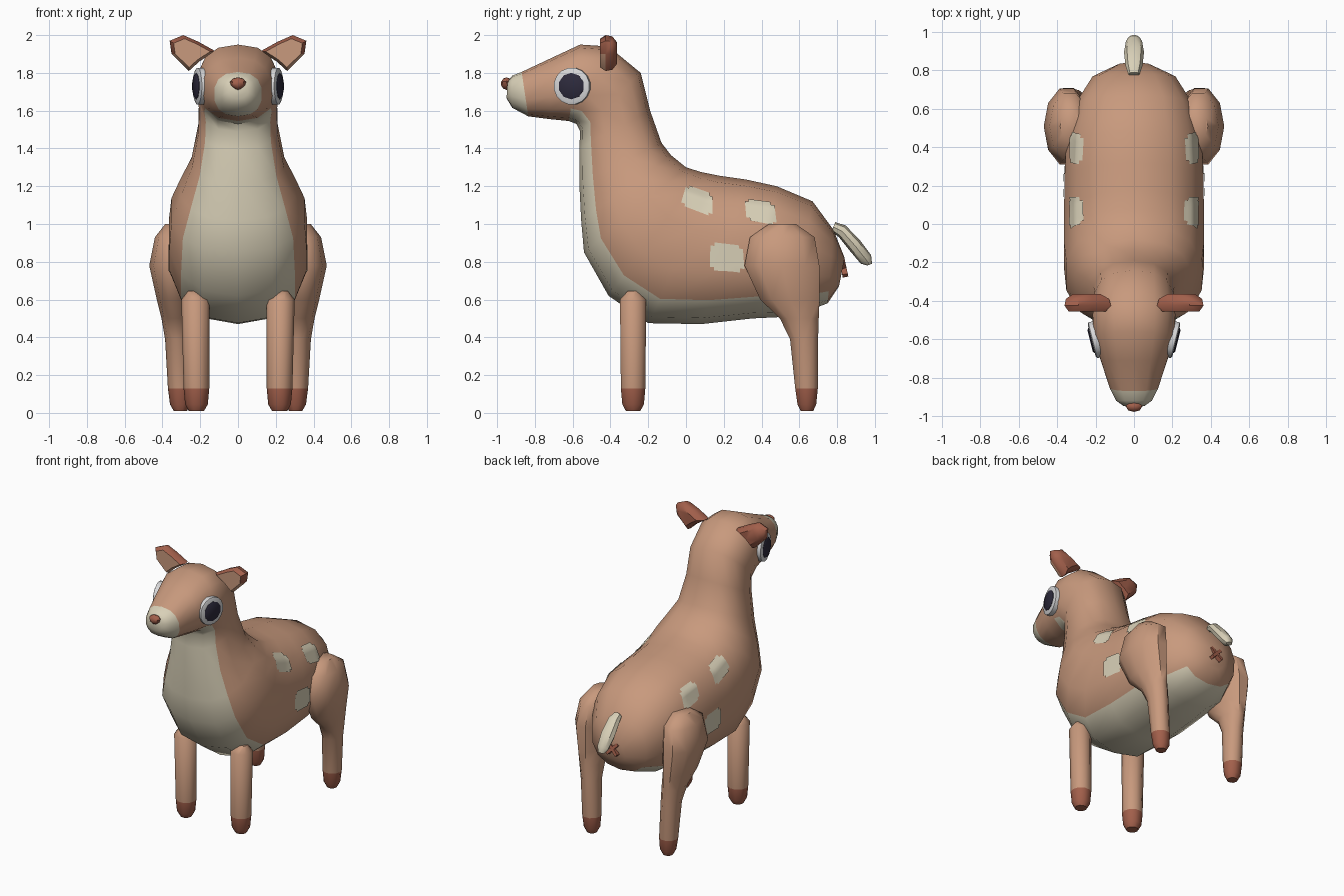
import bpy, bmesh, math
from mathutils import Vector, Matrix
from mathutils.bvhtree import BVHTree

if "Cube" in bpy.data.objects:
    bpy.data.objects.remove(bpy.data.objects["Cube"])


def material(name, rgb):
    m = bpy.data.materials.new(name)
    m.diffuse_color = (*rgb, 1)
    m.use_nodes = True
    m.node_tree.nodes["Principled BSDF"].inputs["Base Color"].default_value = m.diffuse_color
    return m


TAN = material("tan_coat", (0.578, 0.32, 0.205))
CREAM = material("cream", (0.69, 0.63, 0.475))
RUST = material("rust_brown", (0.36, 0.115, 0.07))
WHITE = material("eye_white", (0.68, 0.68, 0.69))
DARK = material("dark_pupil", (0.026, 0.023, 0.045))


def finish(name, bm, mats, angle=40):
    bmesh.ops.recalc_face_normals(bm, faces=bm.faces)
    me = bpy.data.meshes.new(name)
    bm.to_mesh(me)
    bm.free()
    for m in mats:
        me.materials.append(m)
    for p in me.polygons:
        p.use_smooth = True
    me.set_sharp_from_angle(angle=math.radians(angle))
    ob = bpy.data.objects.new(name, me)
    bpy.context.collection.objects.link(ob)
    return ob


def loft(name, rings, mats, rule=lambda i, k: 0, angle=40):
    """Skin a list of equal-sized point rings; rule(ring, segment) picks the material."""
    bm = bmesh.new()
    vs = [[bm.verts.new(p) for p in r] for r in rings]
    n = len(rings[0])
    for i in range(len(vs) - 1):
        for k in range(n):
            j = (k + 1) % n
            f = bm.faces.new((vs[i][k], vs[i][j], vs[i + 1][j], vs[i + 1][k]))
            f.material_index = rule(i, k)
    bm.faces.new(vs[0]).material_index = rule(0, 0)
    bm.faces.new(vs[-1]).material_index = rule(len(vs) - 2, n // 2)
    return finish(name, bm, mats, angle)


def power(v, p):
    return math.copysign(abs(v) ** p, v)


def section(top, low, w, n=14, p=0.85):
    """Rounded-square ring between two points of the side profile."""
    t, b = Vector((0, *top)), Vector((0, *low))
    c, h = (t + b) / 2, (t - b) / 2
    out = []
    for k in range(n):
        a = math.tau * k / n
        out.append(c + h * power(-math.cos(a), p) + Vector((w * power(math.sin(a), p), 0, 0)))
    return out


# Body: one skin from muzzle over head, neck and trunk to the rump
PROFILE = [
    ((-0.945, 1.755), (-0.95, 1.665), 0.055),
    ((-0.92, 1.785), (-0.92, 1.615), 0.095),
    ((-0.87, 1.805), (-0.835, 1.57), 0.128),
    ((-0.71, 1.88), (-0.72, 1.555), 0.175),
    ((-0.56, 1.95), (-0.62, 1.545), 0.213),
    ((-0.41, 1.94), (-0.58, 1.53), 0.22),
    ((-0.24, 1.80), (-0.56, 1.49), 0.21),
    ((-0.19, 1.60), (-0.565, 1.40), 0.215),
    ((-0.13, 1.43), (-0.565, 1.22), 0.25),
    ((-0.08, 1.365), (-0.555, 1.02), 0.31),
    ((0.00, 1.30), (-0.54, 0.85), 0.36),
    ((0.08, 1.275), (-0.41, 0.62), 0.372),
    ((0.18, 1.255), (-0.20, 0.475), 0.372),
    ((0.32, 1.235), (0.08, 0.47), 0.37),
    ((0.48, 1.20), (0.35, 0.50), 0.36),
    ((0.67, 1.12), (0.56, 0.51), 0.31),
    ((0.78, 0.97), (0.75, 0.58), 0.22),
    ((0.84, 0.82), (0.81, 0.67), 0.09),
]


def coat(i, k):
    if i < 2:
        return 1                                        # muzzle
    return 1 if 4 <= i < 16 and k in (0, 1, 12, 13) else 0   # chest and belly


body = loft("body", [section(*r) for r in PROFILE], [TAN, CREAM], coat)
tree = BVHTree.FromPolygons([v.co for v in body.data.vertices],
                            [p.vertices[:] for p in body.data.polygons])

# Coat spots: thin patches laid on the flanks, corners given in y, z
SPOTS = [
    ((-0.03, 1.10), (0.14, 1.035), (0.14, 1.155), (0.0, 1.205)),
    ((0.32, 1.02), (0.48, 0.99), (0.465, 1.11), (0.31, 1.13)),
    ((0.125, 0.755), (0.31, 0.745), (0.30, 0.885), (0.13, 0.905)),
]


def spot(corners, s, name):
    n = 8
    a, b, c, d = (Vector(q) for q in corners)
    bm = bmesh.new()
    grid = []
    for i in range(n + 1):
        row = []
        for j in range(n + 1):
            u, v = i / n, j / n
            q = a.lerp(b, u).lerp(d.lerp(c, u), v)
            hit, nor, _, _ = tree.ray_cast(Vector((s * 2, q.x, q.y)), Vector((-s, 0, 0)))
            row.append(bm.verts.new(hit + nor * 0.006))
        grid.append(row)
    for i in range(n):
        for j in range(n):
            if (i in (0, n - 1)) and (j in (0, n - 1)):
                continue                                # softened corners
            q = [grid[i][j], grid[i + 1][j], grid[i + 1][j + 1], grid[i][j + 1]]
            bm.faces.new(q if s > 0 else q[::-1])
    loose = [v for v in bm.verts if not v.link_faces]
    bmesh.ops.delete(bm, geom=loose, context='VERTS')
    bm.normal_update()
    ob = finish(name, bm, [CREAM])
    if sum(p.normal.x for p in ob.data.polygons) * s < 0:
        ob.data.flip_normals()


def leg(name, s, levels, n=10):
    rings = [[Vector((s * (x + rx * math.cos(math.tau * k / n)),
                      y + ry * math.sin(math.tau * k / n), z)) for k in range(n)]
             for z, x, rx, y, ry in levels]
    loft(name, rings, [TAN, RUST], lambda i, k: 1 if i < 2 else 0, 50)


# Leg levels: z, centre x, radius x, centre y, radius y
FRONT = [(0.01, 0.22, 0.04, -0.28, 0.04), (0.045, 0.22, 0.06, -0.28, 0.06),
         (0.13, 0.22, 0.068, -0.28, 0.068), (0.60, 0.225, 0.075, -0.28, 0.073),
         (0.645, 0.235, 0.03, -0.28, 0.03)]
BACK = [(0.01, 0.305, 0.035, 0.64, 0.035), (0.045, 0.305, 0.055, 0.64, 0.052),
        (0.13, 0.308, 0.063, 0.638, 0.063), (0.39, 0.32, 0.066, 0.625, 0.078),
        (0.50, 0.33, 0.075, 0.60, 0.108), (0.60, 0.34, 0.09, 0.55, 0.165),
        (0.78, 0.35, 0.12, 0.508, 0.208), (0.93, 0.335, 0.105, 0.51, 0.18),
        (1.00, 0.325, 0.06, 0.51, 0.075)]

# Ear outline in x, z
EAR = [(0.12, 1.915), (0.21, 1.965), (0.29, 2.0), (0.362, 1.97),
       (0.352, 1.90), (0.26, 1.81), (0.205, 1.86)]


def ear(name, s):
    c = Vector((0.255, 1.905))
    rings = []
    for y, k in ((-0.365, 0.6), (-0.39, 0.93), (-0.425, 1.0), (-0.455, 0.8)):
        rings.append([Vector((s * (c.x + (x - c.x) * k), y, c.y + (z - c.y) * k)) for x, z in EAR])
    ob = loft(name, rings, [RUST, TAN], angle=45)
    for p in ob.data.polygons:                          # tan inside, lower rim too
        if p.normal.y < -0.9 or (p.center.y < -0.43 and p.normal.z < -0.2):
            p.material_index = 1


def eye_disc(name, s, r, n, depth, lift, mat):
    """Shallow domed disc facing outwards and slightly forwards."""
    face = Matrix.Rotation(s * math.radians(-14), 4, 'Z')
    rings = []
    for x, q in ((-depth, 1.0), (0, 1.0), (0.006, 0.86)):
        rings.append([Vector((s * 0.213, -0.605, 1.73)) + face @ Vector(
            (s * (x + lift), r * q * math.cos(math.tau * (k + 0.5) / n),
             r * q * math.sin(math.tau * (k + 0.5) / n))) for k in range(n)])
    loft(name, rings, [mat], angle=50)


for s, side in ((1, "right"), (-1, "left")):
    leg("front_leg_" + side, s, FRONT)
    leg("back_leg_" + side, s, BACK)
    ear("ear_" + side, s)
    eye_disc("eye_white_" + side, s, 0.098, 16, 0.05, 0.002, WHITE)
    eye_disc("pupil_" + side, s, 0.070, 10, 0.004, 0.010, DARK)
    for i, corners in enumerate(SPOTS):
        spot(corners, s, f"spot_{side}_{i + 1}")

# Nose: small wedge, broad above and narrow below
bm = bmesh.new()
bmesh.ops.create_uvsphere(bm, u_segments=8, v_segments=5, radius=1)
for v in bm.verts:
    taper = 1 if v.co.z > 0 else 1 + 0.5 * v.co.z
    v.co = (v.co.x * 0.045 * taper, -0.95 + v.co.y * 0.03, 1.743 + v.co.z * 0.033)
finish("nose", bm, [RUST])

# Tail: tapered rings along a drooping path (top point, low point, half-width)
TAIL = [((0.79, 1.01), (0.77, 0.96), 0.03), ((0.845, 0.992), (0.81, 0.93), 0.045),
        ((0.92, 0.915), (0.87, 0.855), 0.052), ((0.98, 0.835), (0.925, 0.79), 0.042),
        ((0.985, 0.79), (0.96, 0.78), 0.022)]
loft("tail", [section(*r, n=8, p=1) for r in TAIL], [CREAM])

# Small crossed mark under the tail
bm = bmesh.new()
for a in (45, -45):
    place = (Matrix.Translation((0, 0.835, 0.765)) @ Matrix.Rotation(math.radians(12), 4, 'X')
             @ Matrix.Rotation(math.radians(a), 4, 'Y') @ Matrix.Diagonal((0.11, 0.03, 0.022, 1)))
    bmesh.ops.create_cube(bm, size=1, matrix=place)
finish("rump_mark", bm, [RUST], 20)
